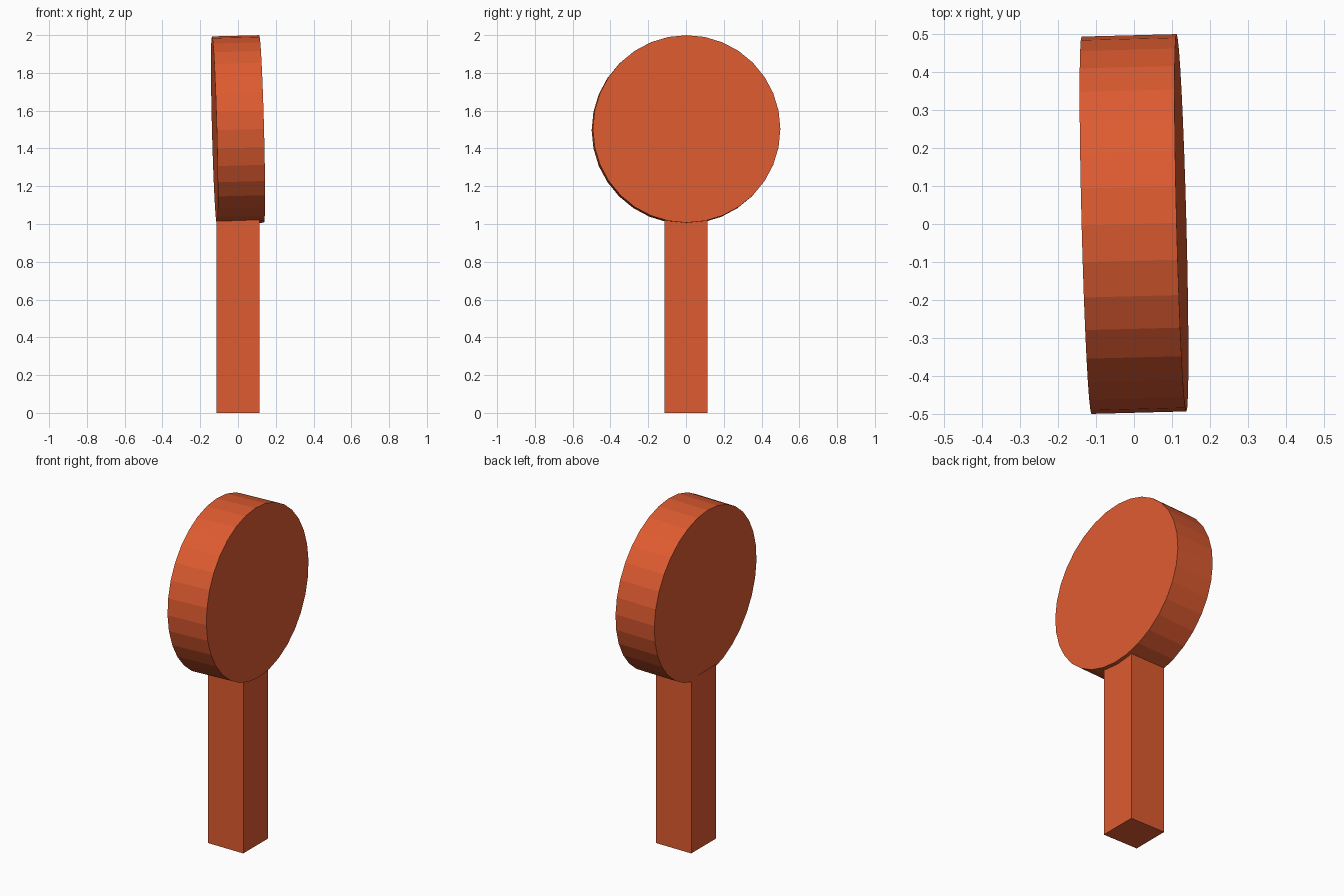
import bpy
from mathutils import Vector

default_cube = bpy.data.objects.get("Cube")
if default_cube:
    bpy.data.objects.remove(default_cube, do_unlink=True)

ORANGE = (0.73, 0.105, 0.03, 1.0)
material = bpy.data.materials.new("burnt_orange")
material.use_nodes = True
material.diffuse_color = ORANGE
bsdf = next(n for n in material.node_tree.nodes if n.type == "BSDF_PRINCIPLED")
bsdf.inputs["Base Color"].default_value = ORANGE
bsdf.inputs["Roughness"].default_value = 0.8


def finish(name):
    obj = bpy.context.object
    obj.name = name
    obj.data.materials.append(material)
    return obj


# Square post, its top tucked into the rim of the disc
WIDTH, HEIGHT = 0.23, 1.03
bpy.ops.mesh.primitive_cube_add(size=1, location=(0, 0, HEIGHT / 2))
post = finish("post")
post.scale = (WIDTH, WIDTH, HEIGHT)

# Flat faceted disc, its axis leaning slightly off the x axis
axis = Vector((1, 0.026, 0.026))
bpy.ops.mesh.primitive_cylinder_add(
    vertices=32, radius=0.4965, depth=0.25, location=(0, 0, 1.5),
    rotation=axis.to_track_quat("Z", "Y").to_euler())
finish("round_head")
